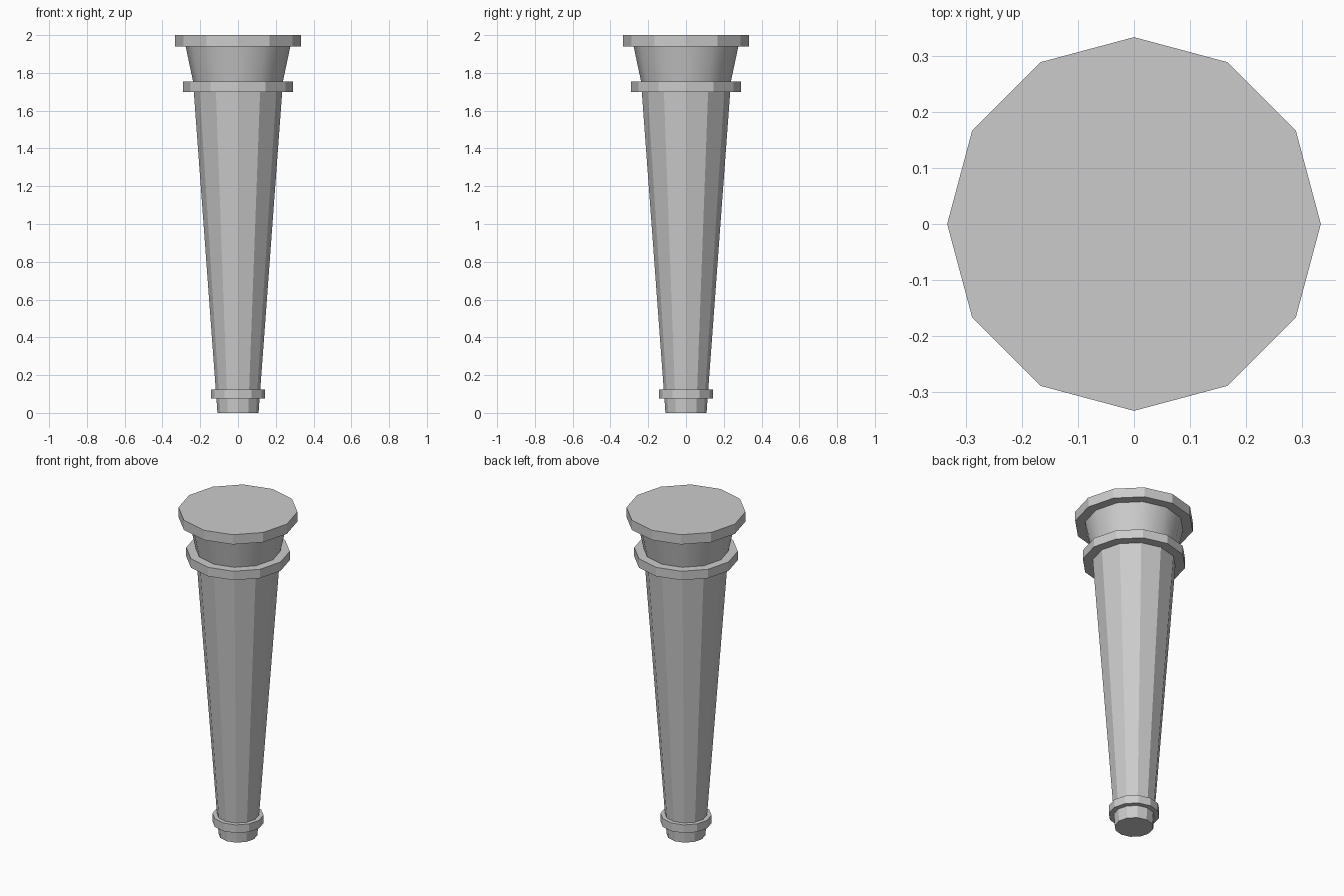
import bpy

if "Cube" in bpy.data.objects:
    bpy.data.objects.remove(bpy.data.objects["Cube"])

SIDES = 12


def tapered(name, z0, z1, r0, r1, smooth=False):
    """Twelve-sided frustum with a corner on the x axis."""
    bpy.ops.mesh.primitive_cone_add(vertices=SIDES, radius1=r0, radius2=r1,
                                    depth=z1 - z0, location=(0, 0, (z0 + z1) / 2))
    ob = bpy.context.object
    ob.name = name
    if smooth:
        bpy.ops.object.shade_smooth_by_angle(angle=0.7)
    return ob


# Foot and lower collar
tapered("foot", 0.0, 0.075, 0.109, 0.114)
tapered("lower_collar", 0.075, 0.125, 0.143, 0.143)

# Long shaft widening upwards
tapered("shaft", 0.125, 1.70, 0.118, 0.234)

# Upper collar, flared neck and top plate
tapered("upper_collar", 1.70, 1.755, 0.29, 0.29)
tapered("flared_neck", 1.755, 1.94, 0.238, 0.277, smooth=True)
tapered("top_plate", 1.94, 2.0, 0.333, 0.333)
